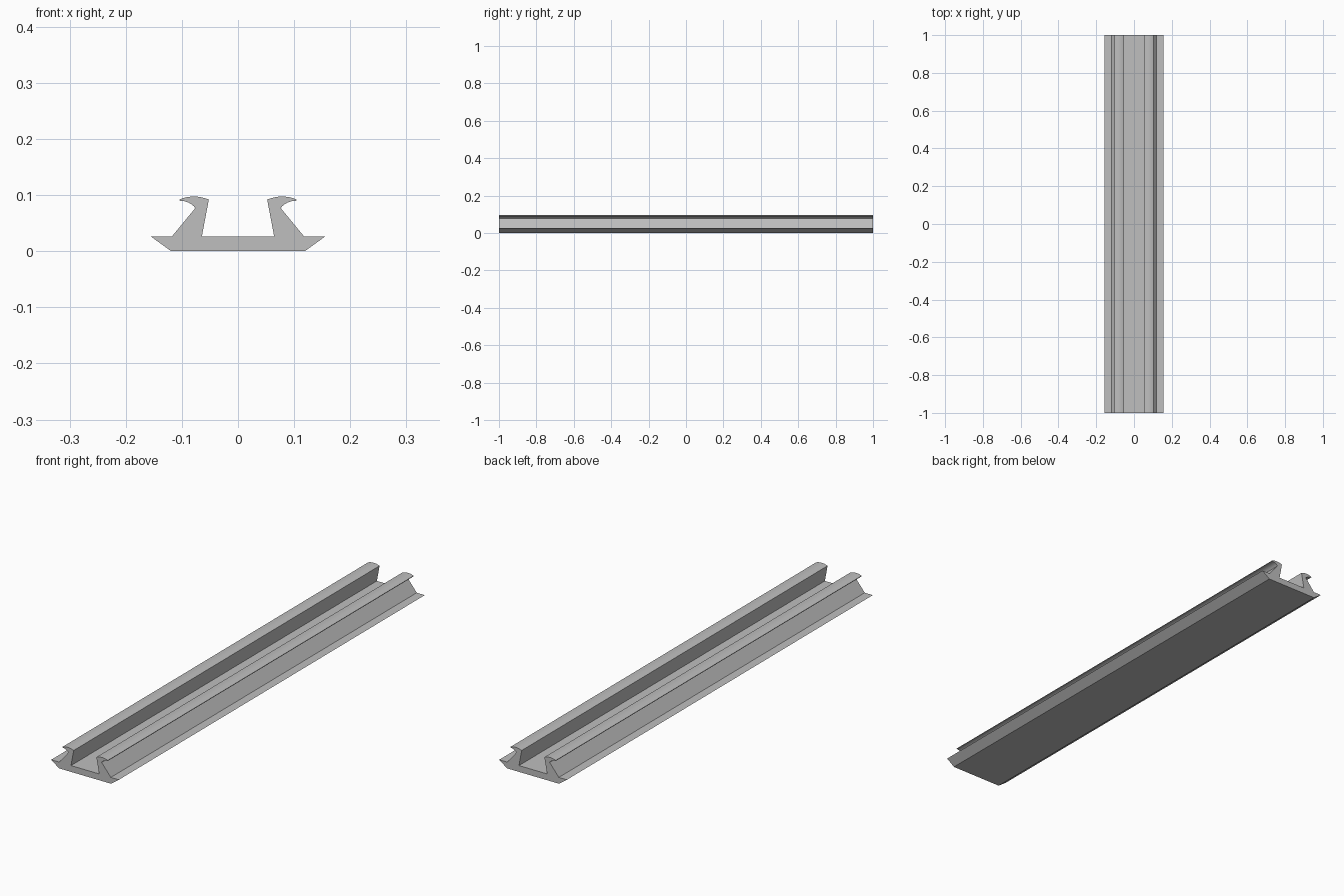
import bpy
import bmesh
from mathutils import Vector

cube = bpy.data.objects.get("Cube")
if cube:
    bpy.data.objects.remove(cube, do_unlink=True)

HALF_LENGTH = 1.0

# Plain grey metal
grey = bpy.data.materials.new("grey metal")
grey.use_nodes = True
colour = (0.52, 0.52, 0.52, 1)
grey.diffuse_color = colour
grey.node_tree.nodes["Principled BSDF"].inputs["Base Color"].default_value = colour


def arc(a, b, c, steps=8):
    """Points on a smooth curve from a to c passing through b."""
    a, b, c = Vector(a), Vector(b), Vector(c)
    ctrl = 2 * b - (a + c) / 2
    ts = [i / steps for i in range(steps + 1)]
    return [tuple((1 - t) ** 2 * a + 2 * t * (1 - t) * ctrl + t * t * c) for t in ts]


# Half of the cross-section: base flange, sloping wall, hooked lip, channel
half = [(0.119, 0), (0.155, 0.026), (0.118, 0.026)]
half += arc((0.076, 0.077), (0.088, 0.0865), (0.104, 0.090))
half += arc((0.104, 0.0925), (0.078, 0.0975), (0.052, 0.092))
half += [(0.0645, 0.026)]
profile = half + [(-x, z) for x, z in reversed(half)]

# Extrude the cross-section along the rail
bm = bmesh.new()
face = bm.faces.new([bm.verts.new((x, -HALF_LENGTH, z)) for x, z in profile])
extruded = bmesh.ops.extrude_face_region(bm, geom=[face], use_keep_orig=True)
moved = [g for g in extruded["geom"] if isinstance(g, bmesh.types.BMVert)]
bmesh.ops.translate(bm, verts=moved, vec=(0, 2 * HALF_LENGTH, 0))
bmesh.ops.recalc_face_normals(bm, faces=bm.faces)

mesh = bpy.data.meshes.new("rail")
bm.to_mesh(mesh)
bm.free()
mesh.materials.append(grey)
rail = bpy.data.objects.new("rail", mesh)
bpy.context.collection.objects.link(rail)

# Smooth the lip curves, keep the corners sharp
bpy.context.view_layer.objects.active = rail
rail.select_set(True)
bpy.ops.object.shade_smooth_by_angle(angle=0.45)
